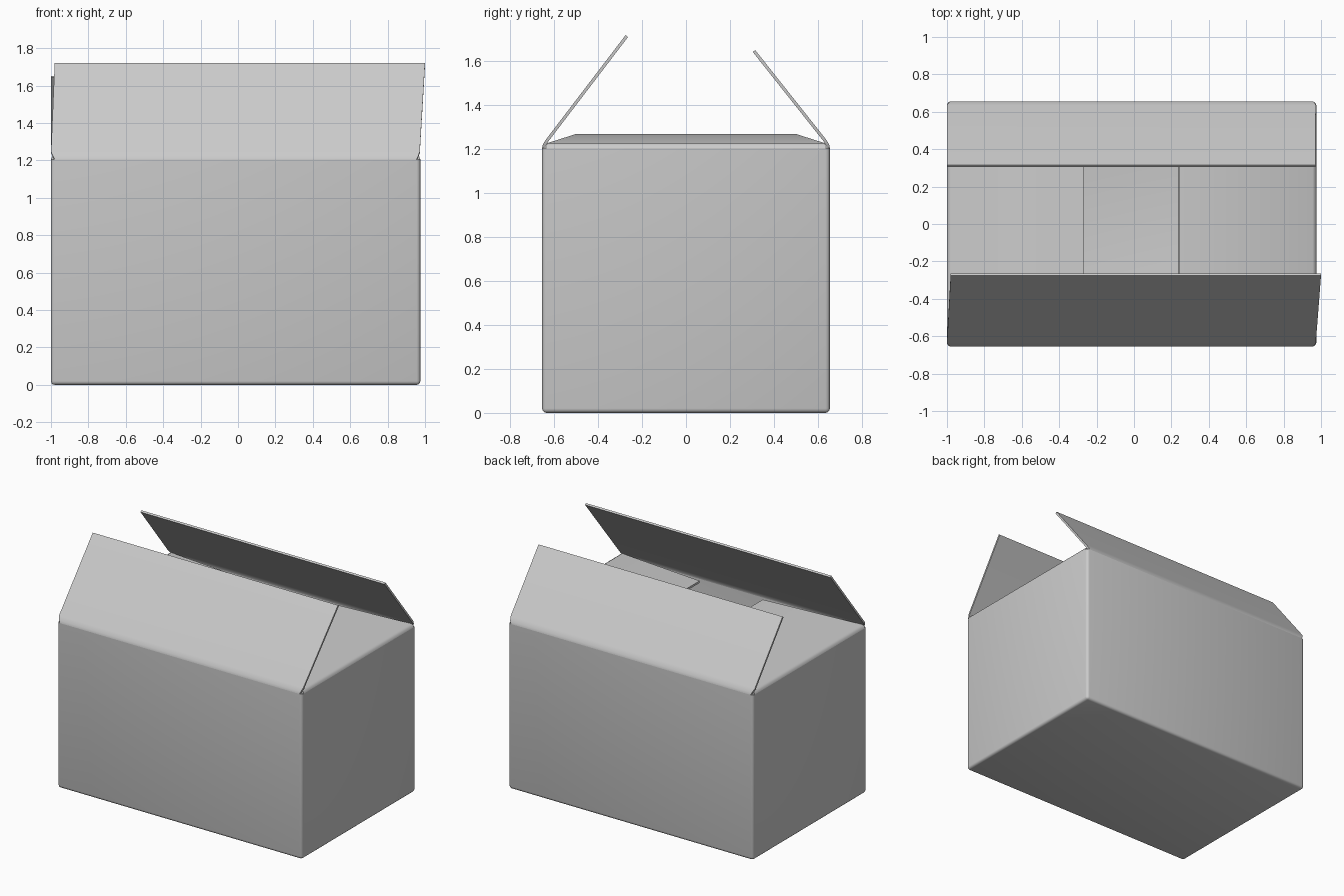
import bpy, bmesh

if "Cube" in bpy.data.objects:
    bpy.data.objects.remove(bpy.data.objects["Cube"])

X0, X1, Y, TOP, T = -1.0, 0.975, 0.655, 1.205, 0.014


def finish(name, bm):
    """Turn a thin sheet into smooth-shaded cardboard with inward thickness."""
    me = bpy.data.meshes.new(name)
    bm.to_mesh(me)
    bm.free()
    ob = bpy.data.objects.new(name, me)
    bpy.context.collection.objects.link(ob)
    mod = ob.modifiers.new("cardboard", 'SOLIDIFY')
    mod.thickness, mod.offset = T, -1
    mod.use_even_offset = True
    bpy.ops.object.select_all(action='DESELECT')
    ob.select_set(True)
    bpy.context.view_layer.objects.active = ob
    bpy.ops.object.modifier_apply(modifier=mod.name)
    bpy.ops.object.shade_smooth_by_angle(angle=0.7)


def flap(name, rows):
    """Sheet from rows of left/right point pairs, hinge first."""
    bm = bmesh.new()
    vs = [[bm.verts.new(p) for p in row] for row in rows]
    for (a, b), (d, c) in zip(vs, vs[1:]):
        bm.faces.new((a, b, c, d))
    finish(name, bm)


# open box with rounded vertical and bottom edges
bm = bmesh.new()
bmesh.ops.create_cube(bm, size=1)
for v in bm.verts:
    v.co = (X1 if v.co.x > 0 else X0, Y if v.co.y > 0 else -Y, TOP if v.co.z > 0 else 0)
edges = [e for e in bm.edges if min(v.co.z for v in e.verts) < 0.1]
bmesh.ops.bevel(bm, geom=edges, offset=0.02, segments=3, profile=0.5, affect='EDGES')
bm.normal_update()
lid = [f for f in bm.faces if f.normal.z > 0.9]
bmesh.ops.delete(bm, geom=lid, context='FACES')
finish("box_body", bm)

# long flaps, leaning inwards; the front one is slightly skewed
flap("front_flap", [
    ((X0 + 0.02, -Y, TOP), (X1 - 0.02, -Y, TOP)),
    ((X0 + 0.012, -Y + 0.003, 1.222), (X1 - 0.012, -Y + 0.003, 1.222)),
    ((X0, -0.636, 1.247), (X1 - 0.003, -0.636, 1.247)),
    ((-0.98, -0.275, 1.72), (1.0, -0.275, 1.72))])
flap("back_flap", [
    ((X1 - 0.02, Y, TOP), (X0 + 0.02, Y, TOP)),
    ((X1 - 0.012, Y - 0.003, 1.222), (X0 + 0.012, Y - 0.003, 1.222)),
    ((X1 - 0.003, 0.636, 1.247), (X0, 0.636, 1.247)),
    ((0.97, 0.315, 1.652), (-1.0, 0.315, 1.652))])

# short tapered flaps, folded almost flat
for name, s, x, tip in (("right_flap", 1, X1, 0.24), ("left_flap", -1, X0, -0.27)):
    flap(name, [
        ((x, -s * 0.635, TOP), (x, s * 0.635, TOP)),
        ((x - s * 0.005, -s * 0.635, 1.219), (x - s * 0.005, s * 0.635, 1.219)),
        ((x - s * 0.02, -s * 0.632, 1.228), (x - s * 0.02, s * 0.632, 1.228)),
        ((tip, -s * 0.5, 1.27), (tip, s * 0.5, 1.27))])
